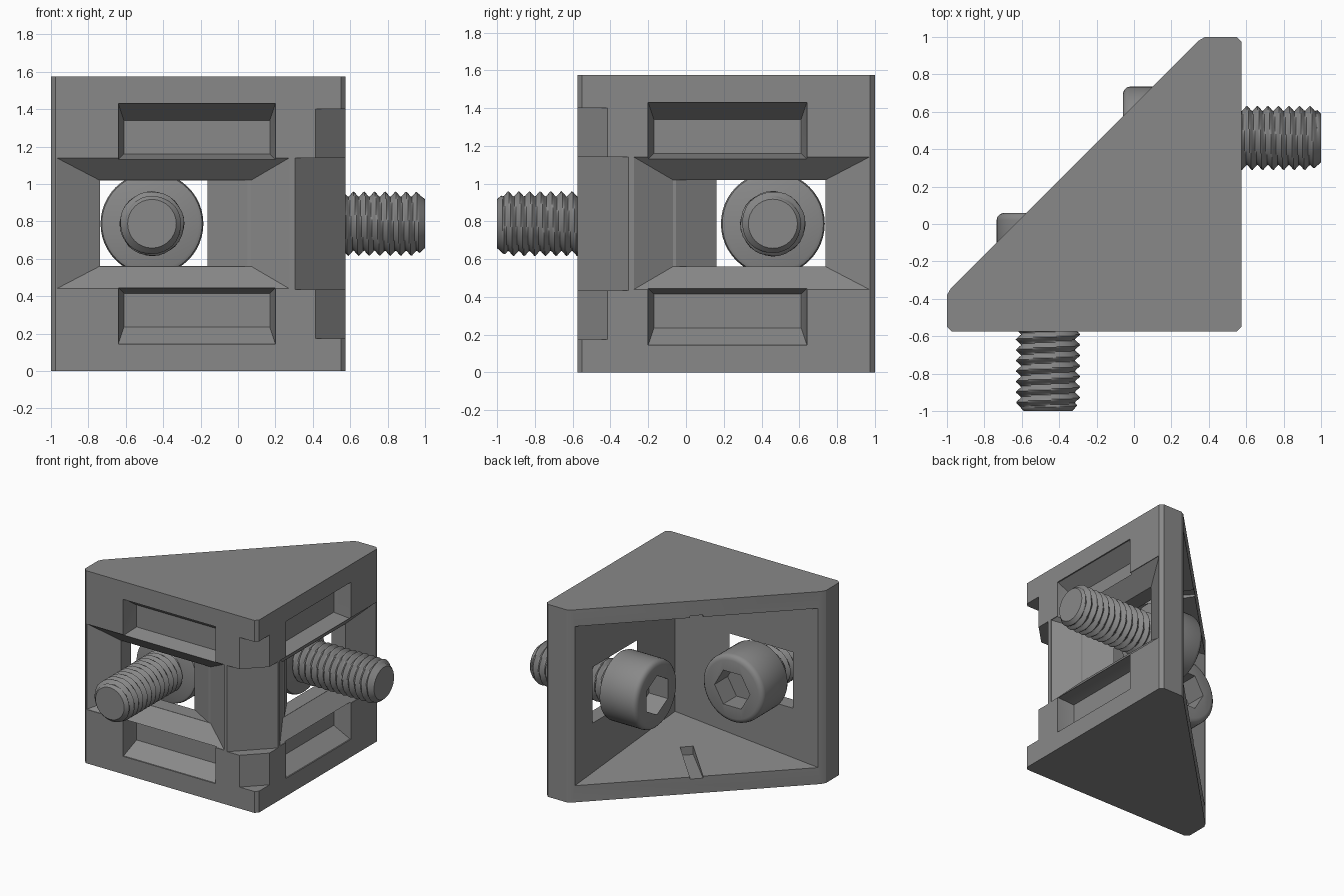
import bpy, bmesh, math

if "Cube" in bpy.data.objects:
    bpy.data.objects.remove(bpy.data.objects["Cube"])

steel = bpy.data.materials.new("dark_grey_metal")
steel.diffuse_color = (0.25, 0.25, 0.25, 1)
steel.use_nodes = True
steel.node_tree.nodes["Principled BSDF"].inputs["Base Color"].default_value = steel.diffuse_color
H = 1.575          # block height
MID = H / 2        # screw axis height
W = 0.575          # outer face of both walls


def make(name, bm):
    bmesh.ops.recalc_face_normals(bm, faces=bm.faces[:])
    me = bpy.data.meshes.new(name)
    bm.to_mesh(me)
    bm.free()
    me.materials.append(steel)
    ob = bpy.data.objects.new(name, me)
    bpy.context.collection.objects.link(ob)
    return ob


def hull(name, pts):
    bm = bmesh.new()
    for p in pts:
        bm.verts.new(p)
    r = bmesh.ops.convex_hull(bm, input=bm.verts[:])
    inside = [g for g in r["geom_interior"] if isinstance(g, bmesh.types.BMVert)]
    if inside:
        bmesh.ops.delete(bm, geom=inside, context='VERTS')
    bmesh.ops.dissolve_limit(bm, angle_limit=0.002, verts=bm.verts[:], edges=bm.edges[:])
    return make(name, bm)


def prism(name, poly, z0, z1):
    return hull(name, [(x, y, z) for x, y in poly for z in (z0, z1)])


def activate(ob):
    bpy.ops.object.select_all(action='DESELECT')
    ob.select_set(True)
    bpy.context.view_layer.objects.active = ob


def cut(ob, cutter):
    cutter.hide_render = True
    m = ob.modifiers.new("cut", 'BOOLEAN')
    m.operation = 'DIFFERENCE'
    m.solver = 'EXACT'
    m.object = cutter
    activate(ob)
    bpy.ops.object.modifier_apply(modifier=m.name)
    bpy.data.objects.remove(cutter)


def smooth(ob, deg):
    activate(ob)
    bpy.ops.object.shade_smooth_by_angle(angle=math.radians(deg))


def wall_cut(ob, *sections):
    # Tapered cutter given as (y, x0, x1, z0, z1) sections, repeated on both walls
    pts = [(x, y, z) for y, x0, x1, z0, z1 in sections for x in (x0, x1) for z in (z0, z1)]
    cut(ob, hull("cutter", pts))
    cut(ob, hull("cutter", [(-y, -x, z) for x, y, z in pts]))


# Corner bracket body
half = [(-0.98, -0.345), (-1, -0.38), (-1, -W + 0.025), (-0.975, -W), (W - 0.025, -W)]
bracket = prism("corner_bracket", half + [(-y, -x) for x, y in half], 0, H)

# Cavity open at the slanted side, floor and ceiling rise toward the inner corner
cavity = []
for x, y, z in ((0.33, -0.33, 0.25), (-1.15, -0.33, 0.12), (0.33, 1.15, 0.12)):
    cavity += [(x, y, z), (x, y, H - z)]
cut(bracket, hull("cutter", cavity))

# Small slots in floor and ceiling on the diagonal
d = 0.035
slot = [(-0.02 - d, 0.02 - d), (-0.02 + d, 0.02 + d), (-0.5 - d, 0.5 - d), (-0.5 + d, 0.5 + d)]
cut(bracket, prism("cutter", slot, 0.12, 0.4))
cut(bracket, prism("cutter", slot, H - 0.4, H - 0.12))

# Funnel recess and screw window in each wall
wall_cut(bracket, (-0.65, -0.97, 0.275, 0.44, 1.14), (-0.57, -0.97, 0.275, 0.44, 1.14),
         (-0.455, -0.74, 0.07, 0.56, 1.02))
wall_cut(bracket, (-0.465, -0.739, 0.069, 0.561, 1.019), (-0.32, -0.739, -0.18, 0.561, 1.019))

# Pockets above and below each window
for flip in (False, True):
    secs = []
    for y, x0, x1, a, b in ((-0.65, -0.64, 0.2, 1.13, 1.43), (-0.565, -0.64, 0.2, 1.13, 1.43),
                            (-0.44, -0.61, 0.17, 1.16, 1.34)):
        secs.append((y, x0, x1, H - b, H - a) if flip else (y, x0, x1, a, b))
    wall_cut(bracket, *secs)

# Stepped notch down the outer corner
cut(bracket, prism("cutter", [(0.39, -0.6), (0.6, -0.39), (0.65, -0.65)], 0.175, 1.4))
cut(bracket, prism("cutter", [(0.28, -0.6), (0.6, -0.28), (0.65, -0.65)], 0.435, 1.14))
smooth(bracket, 25)


def screw_shaft(name):
    # Helical thread along +z, chamfered tip
    seg, per, pitch, length = 32, 8, 0.05625, 0.72
    bm = bmesh.new()
    n = int(length / pitch * per)
    rings = []
    for i in range(n + 1):
        z = length * i / n - 0.0
        ring = []
        for k in range(seg):
            t = (z / pitch - k / seg) % 1
            r = 0.142 + 0.032 * (1 - abs(2 * t - 1))
            r = min(r, 0.13 + (length - z) * 0.9)
            a = 2 * math.pi * k / seg
            ring.append(bm.verts.new((r * math.cos(a), r * math.sin(a), z)))
        rings.append(ring)
    for a, b in zip(rings, rings[1:]):
        for k in range(seg):
            j = (k + 1) % seg
            bm.faces.new((a[k], a[j], b[j], b[k]))
    bm.faces.new(rings[0])
    bm.faces.new(rings[-1])
    return make(name, bm)


def screw_head(name):
    # Socket cap: rounded cylinder with a hexagonal hole
    prof = [(0.25, 0), (0.268, -0.008), (0.275, -0.025), (0.275, -0.3),
            (0.27, -0.32), (0.255, -0.334), (0.235, -0.34)]
    bm = bmesh.new()
    rings = [[bm.verts.new((r * math.cos(k * math.pi / 24), r * math.sin(k * math.pi / 24), z))
              for k in range(48)] for r, z in prof]
    for a, b in zip(rings, rings[1:]):
        for k in range(48):
            j = (k + 1) % 48
            bm.faces.new((a[k], a[j], b[j], b[k]))
    bm.faces.new(rings[0])
    bm.faces.new(rings[-1])
    head = make(name, bm)
    hexagon = [(0.16 * math.cos(k * math.pi / 3), 0.16 * math.sin(k * math.pi / 3))
               for k in range(6)]
    cut(head, prism("cutter", hexagon, -0.4, -0.17))
    return head


# One screw through each wall
for side, loc, rot in (("front", (-0.46, -0.28, MID), (math.pi / 2, 0, 0)),
                       ("right", (0.28, 0.46, MID), (0, math.pi / 2, 0))):
    for ob in (screw_shaft(side + "_screw_thread"), screw_head(side + "_screw_head")):
        ob.location = loc
        ob.rotation_euler = rot
        smooth(ob, 35)
